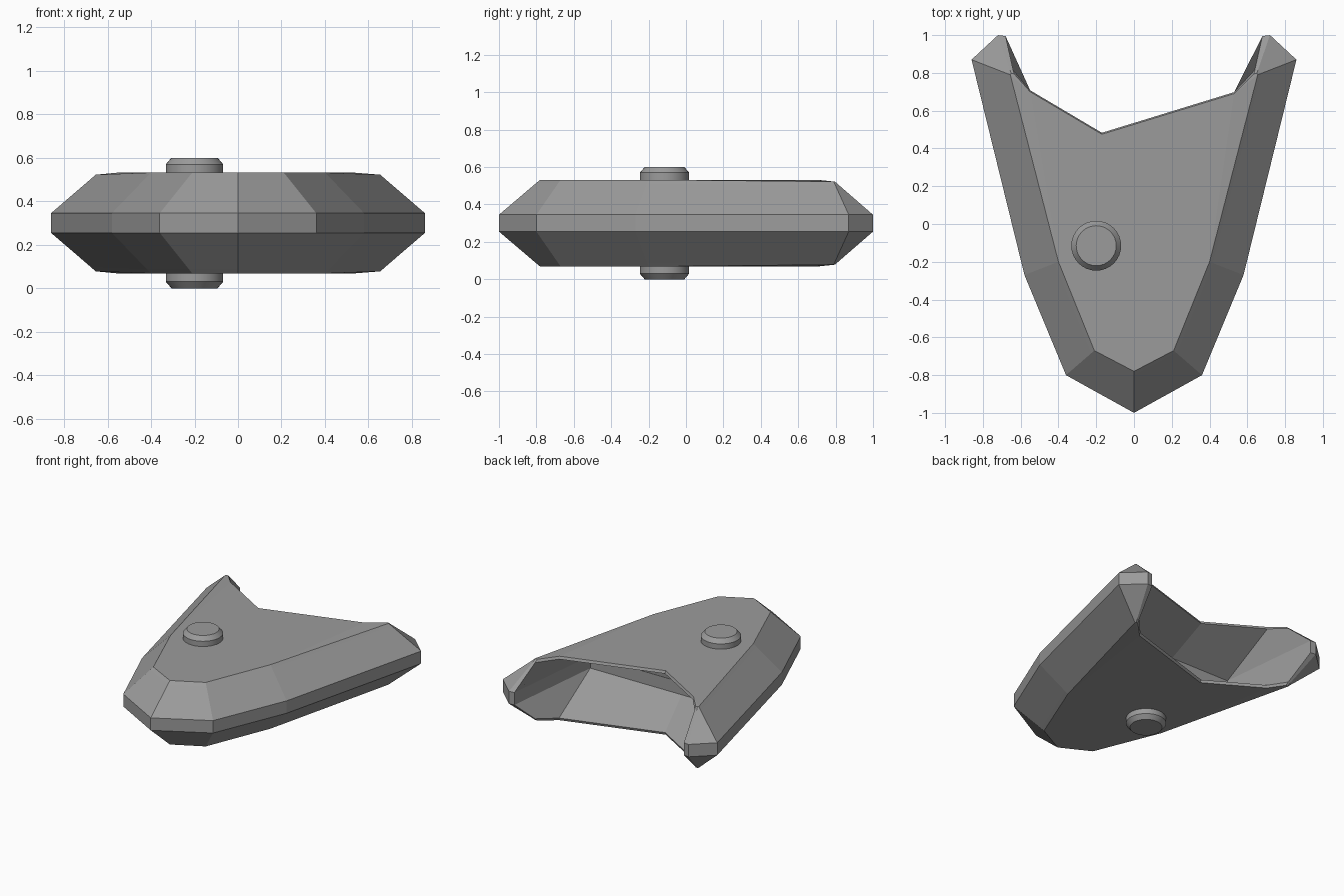
import bpy, bmesh, math

if "Cube" in bpy.data.objects:
    bpy.data.objects.remove(bpy.data.objects["Cube"])

grey = bpy.data.materials.new("plain grey")
grey.diffuse_color = (0.33, 0.33, 0.33, 1)
grey.use_nodes = True
grey.node_tree.nodes["Principled BSDF"].inputs["Base Color"].default_value = grey.diffuse_color


def finish(name, bm):
    bmesh.ops.recalc_face_normals(bm, faces=bm.faces)
    me = bpy.data.meshes.new(name)
    bm.to_mesh(me)
    bm.free()
    me.materials.append(grey)
    ob = bpy.data.objects.new(name, me)
    bpy.context.collection.objects.link(ob)
    return ob


# Shell outlines: the waist is widest, the flat plates are narrower,
# and at the rear the waist runs deeper than the plates to form the cavity
right_mid = [(.36, -.80), (.58, -.27), (.86, .87), (.72, 1.0), (.68, .995), (.60, .24)]
right_flat = [(.21, -.67), (.40, -.20), (.655, .79), (.65, .797), (.635, .795), (.53, .69)]


def outline(nose, half, notch):
    return [nose] + half + [notch] + [(-x, y) for x, y in reversed(half)]


mid = outline((0, -1), right_mid, (-.13, .235))
flat = outline((0, -.78), right_flat, (-.17, .475))
flat[8] = (-.55, .70)                  # left notch corner is a little wider
notch_ids = (6, 7, 8)

# Thin rim just inside each plate: straight at the notch, sloped elsewhere
rim = []
for i, (f, m) in enumerate(zip(flat, mid)):
    if i in notch_ids:
        rim.append((f[0], f[1] + .008))
    else:
        rim.append((f[0] + .1 * (m[0] - f[0]), f[1] + .1 * (m[1] - f[1])))


def level(i, h):
    return h - .01 if i in (3, 4, 5, 9, 10, 11) else h   # plates dip at the tips


bm = bmesh.new()
rings = []
for pts, h, s in ((flat, .232, -1), (rim, .2135, -1), (mid, .045, -1),
                  (mid, .045, 1), (rim, .2135, 1), (flat, .232, 1)):
    rings.append([bm.verts.new((x, y, .3 + s * (h if pts is mid else level(i, h))))
                  for i, (x, y) in enumerate(pts)])
n = len(mid)
for a, b in zip(rings, rings[1:]):
    for i in range(n):
        j = (i + 1) % n
        bm.faces.new((a[i], a[j], b[j], b[i]))
caps = [bm.faces.new(rings[0]), bm.faces.new(rings[-1])]
bmesh.ops.recalc_face_normals(bm, faces=bm.faces)
bmesh.ops.triangulate(bm, faces=caps)
finish("hollow_wedge_shell", bm)


# Round chamfered pins on the top and bottom plates
def pin(name, side):
    bm = bmesh.new()
    prev = None
    for r, h in ((.132, .20), (.132, .27), (.106, .30)):
        ring = [bm.verts.new((-.2 + r * math.cos(t), -.115 + r * math.sin(t), .3 + side * h))
                for t in (2 * math.pi * k / 32 for k in range(32))]
        if prev:
            for k in range(32):
                bm.faces.new((prev[k], prev[(k + 1) % 32], ring[(k + 1) % 32], ring[k]))
        else:
            bm.faces.new(ring)
        prev = ring
    bm.faces.new(prev)
    ob = finish(name, bm)
    bpy.ops.object.select_all(action='DESELECT')
    ob.select_set(True)
    bpy.context.view_layer.objects.active = ob
    bpy.ops.object.shade_smooth_by_angle(angle=math.radians(30))


pin("top_pin", 1)
pin("bottom_pin", -1)
